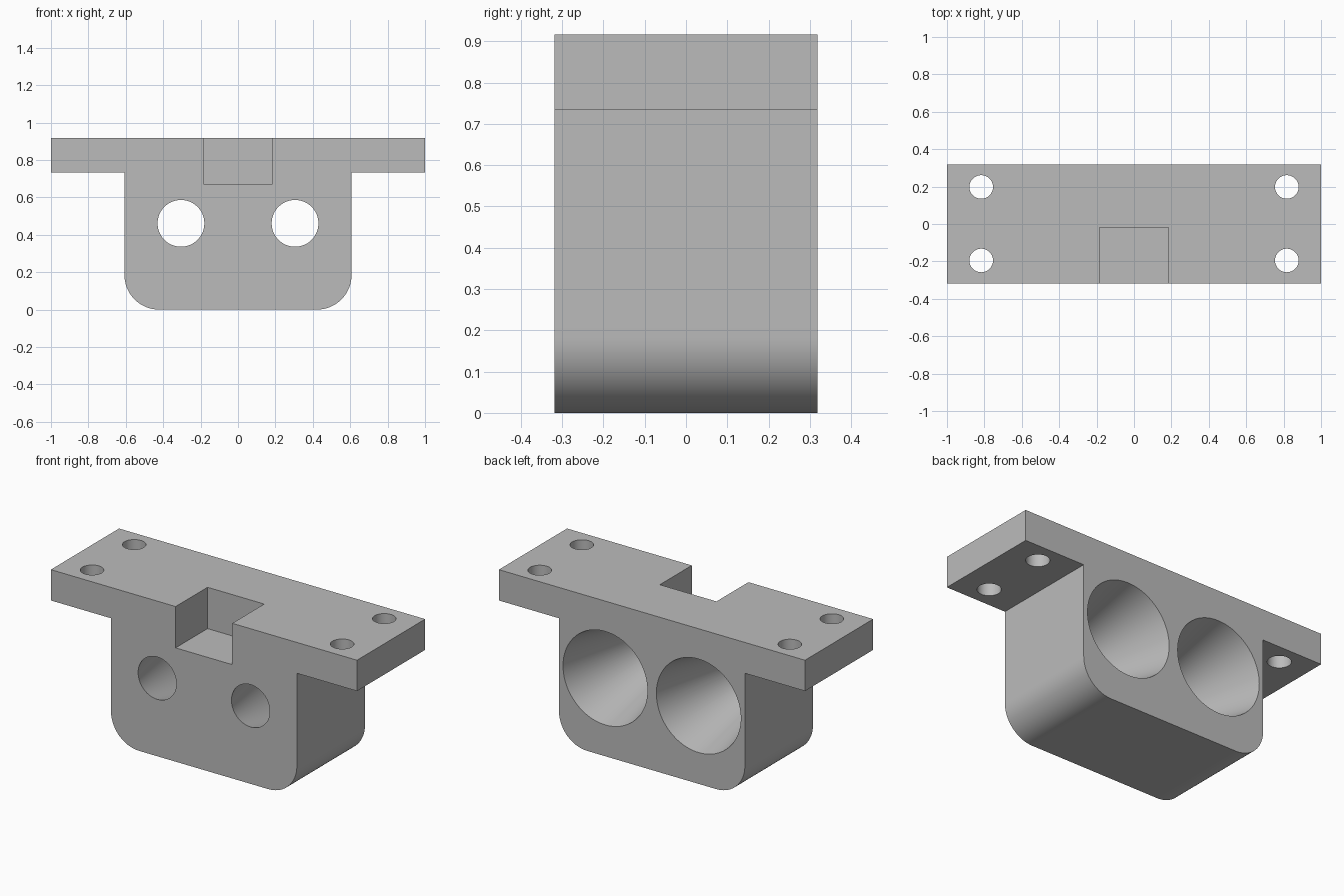
import bpy, bmesh, math
from mathutils import Matrix

W, D = 1.0, 0.318             # half width and half depth
TOP, LEDGE = 0.916, 0.734     # flange top and underside
BODY, CORNER = 0.607, 0.185   # body half width and lower corner radius

cube = bpy.data.objects.get("Cube")
if cube:
    bpy.data.objects.remove(cube)

grey = bpy.data.materials.new("plain_grey")
grey.use_nodes = True
colour = (0.5, 0.5, 0.5, 1)
grey.diffuse_color = colour
grey.node_tree.nodes["Principled BSDF"].inputs["Base Color"].default_value = colour


def make_object(name, bm):
    bmesh.ops.recalc_face_normals(bm, faces=bm.faces)
    mesh = bpy.data.meshes.new(name)
    bm.to_mesh(mesh)
    bm.free()
    mesh.materials.append(grey)
    obj = bpy.data.objects.new(name, mesh)
    bpy.context.collection.objects.link(obj)
    return obj


def tapered_pin(name, r1, r2, length, place):
    bm = bmesh.new()
    bmesh.ops.create_cone(bm, cap_ends=True, segments=96, radius1=r1,
                          radius2=r2, depth=length, matrix=place)
    return make_object(name, bm)


# Bracket: T-shaped profile with rounded lower corners, extruded front to back
half = [(W, TOP), (W, LEDGE), (BODY, LEDGE)]
for i in range(25):
    a = math.pi / 2 * i / 24
    half.append((BODY - CORNER + CORNER * math.cos(a), CORNER - CORNER * math.sin(a)))
profile = half + [(-x, z) for x, z in reversed(half)]
bm = bmesh.new()
face = bm.faces.new([bm.verts.new((x, -D, z)) for x, z in profile])
ext = bmesh.ops.extrude_face_region(bm, geom=[face])
bmesh.ops.translate(bm, vec=(0, 2 * D, 0),
                    verts=[v for v in ext["geom"] if isinstance(v, bmesh.types.BMVert)])
bracket = make_object("mounting_bracket", bm)

cutters = []
for side, s in (("left", 1), ("right", -1)):
    # Conical bores, narrow at the front and wide at the back
    margin = 0.05
    slope = (0.276 - 0.125) / (2 * D)
    place = Matrix.Translation((s * 0.305, 0, 0.461)) @ Matrix.Rotation(math.pi / 2, 4, "X")
    cutters.append(tapered_pin(side + "_bore_cutter", 0.276 + slope * margin,
                               0.125 - slope * margin, 2 * (D + margin), place))
    # Vertical screw holes through the flange
    for end, y in (("front", -0.195), ("back", 0.198)):
        cutters.append(tapered_pin(f"{side}_{end}_screw_hole_cutter", 0.063, 0.063, 0.5,
                                   Matrix.Translation((s * 0.817, y, 0.82))))

# Rectangular notch in the top front edge
x, back, floor = 0.185, -0.02, 0.672
bm = bmesh.new()
bmesh.ops.create_cube(bm, size=1, matrix=Matrix.Translation((0, back - 0.25, floor + 0.25))
                      @ Matrix.Diagonal((2 * x, 0.5, 0.5, 1)))
cutters.append(make_object("notch_cutter", bm))

# Cut the openings, then discard the cutters
bpy.context.view_layer.objects.active = bracket
bracket.select_set(True)
for cutter in cutters:
    mod = bracket.modifiers.new(cutter.name, "BOOLEAN")
    mod.operation = "DIFFERENCE"
    mod.solver = "EXACT"
    mod.object = cutter
    bpy.ops.object.modifier_apply(modifier=mod.name)
for cutter in cutters:
    bpy.data.objects.remove(cutter)

bpy.ops.object.select_all(action="DESELECT")
bracket.select_set(True)
bpy.ops.object.shade_smooth_by_angle(angle=math.radians(30))
